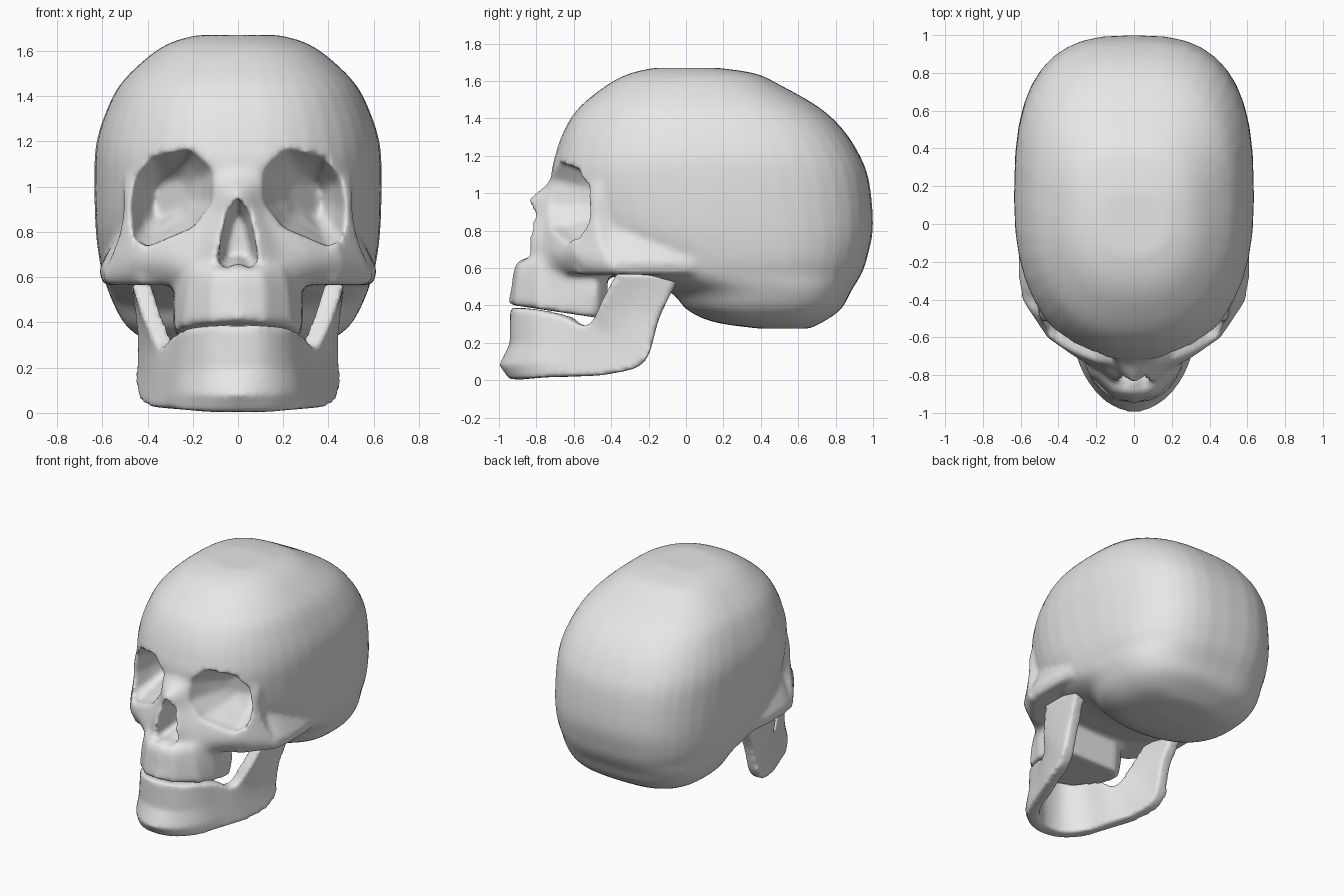
import bpy
import bmesh
from math import cos, sin, pi, copysign
from mathutils import Vector

VOXEL = 0.016

if "Cube" in bpy.data.objects:
    bpy.data.objects.remove(bpy.data.objects["Cube"], do_unlink=True)

bone = bpy.data.materials.new("bone_grey")
bone.use_nodes = True
bone.diffuse_color = (0.8, 0.8, 0.8, 1)
for node in bone.node_tree.nodes:
    if node.type == 'BSDF_PRINCIPLED':
        node.inputs["Base Color"].default_value = bone.diffuse_color


def spline(a, b, c, d, t):
    """Smooth curve from b to c, guided by its neighbours."""
    return 0.5 * (2 * b + (c - a) * t + (2 * a - 5 * b + 4 * c - d) * t * t
                  + (3 * b - a - 3 * c + d) * t ** 3)


def refine(rings, steps):
    """Insert smoothly interpolated rings between the given ones."""
    result = []
    last = len(rings) - 1
    for i in range(last):
        group = (rings[max(i - 1, 0)], rings[i], rings[i + 1], rings[min(i + 2, last)])
        for s in range(steps):
            result.append([spline(*p, s / steps) for p in zip(*group)])
    result.append(rings[last])
    return result


def loft(bm, rings, steps=1):
    """Closed, capped skin over a row of rings with equal point counts."""
    rows = [[bm.verts.new(p) for p in ring] for ring in refine(rings, steps)]
    count = len(rows[0])
    for low, high in zip(rows, rows[1:]):
        for i in range(count):
            j = (i + 1) % count
            bm.faces.new((low[i], low[j], high[j], high[i]))
    bm.faces.new(rows[0][::-1])
    bm.faces.new(rows[-1])


def flip(p):
    return Vector((-p.x, p.y, p.z))


def mirrored(half):
    """Complete a half outline that starts on the centre line."""
    return half + [flip(p) for p in reversed(half) if p.x > 0]


def make_object(name, bm):
    bmesh.ops.recalc_face_normals(bm, faces=bm.faces)
    mesh = bpy.data.meshes.new(name)
    bm.to_mesh(mesh)
    bm.free()
    mesh.materials.append(bone)
    obj = bpy.data.objects.new(name, mesh)
    bpy.context.scene.collection.objects.link(obj)
    return obj


def fuse(obj):
    mod = obj.modifiers.new("fuse", 'REMESH')
    mod.mode = 'VOXEL'
    mod.voxel_size = VOXEL


def finish(obj, rounds):
    """Soften the fused surface and bake the modifiers into the mesh."""
    soft = obj.modifiers.new("soften", 'SMOOTH')
    soft.factor = 0.5
    soft.iterations = rounds
    bpy.context.view_layer.update()
    graph = bpy.context.evaluated_depsgraph_get()
    mesh = bpy.data.meshes.new_from_object(obj.evaluated_get(graph))
    obj.modifiers.clear()
    obj.data = mesh
    mesh.materials.clear()
    mesh.materials.append(bone)
    for poly in mesh.polygons:
        poly.material_index = 0
        poly.use_smooth = True


def egg_ring(z, front, back, width, sides=40):
    """Horizontal section, narrower at the front than at the back."""
    ring = []
    for i in range(sides):
        c, s = cos(2 * pi * i / sides), sin(2 * pi * i / sides)
        power = 2 / (2.3 if s < 0 else 2.8)
        ring.append(Vector((width * copysign(abs(c) ** power, c),
                            (front + back) / 2
                            + (back - front) / 2 * copysign(abs(s) ** power, s), z)))
    return ring


skull = bmesh.new()

# Cranium: height, front, back, half width
cranium = [
    (1.67, -.17, .17, .18), (1.64, -.3, .37, .29), (1.58, -.42, .5, .39),
    (1.46, -.57, .71, .515), (1.34, -.65, .84, .58), (1.2, -.7, .93, .625),
    (1.06, -.72, .98, .635), (.82, -.66, 1, .63), (.66, -.5, .97, .61),
    (.57, -.44, .94, .585), (.48, -.1, .885, .55), (.38, 0, .83, .49),
    (.31, .15, .73, .38), (.275, .4, .66, .2)]
loft(skull, [egg_ring(*row) for row in cranium], 3)

# Brow, nose bridge and cheeks: height, then half outline from the centre
face = [
    (1.14, (0, -.70), (.06, -.70), (.12, -.69), (.25, -.65), (.40, -.57), (.48, -.45)),
    (1.05, (0, -.74), (.06, -.73), (.12, -.71), (.25, -.67), (.42, -.58), (.50, -.46)),
    (.97, (0, -.84), (.05, -.80), (.12, -.72), (.25, -.68), (.42, -.59), (.51, -.48)),
    (.88, (0, -.85), (.06, -.81), (.13, -.74), (.25, -.69), (.42, -.60), (.51, -.48)),
    (.78, (0, -.85), (.09, -.83), (.16, -.76), (.28, -.70), (.43, -.61), (.53, -.47)),
    (.68, (0, -.85), (.11, -.83), (.19, -.77), (.32, -.70), (.46, -.60), (.57, -.43)),
    (.61, (0, -.84), (.11, -.82), (.20, -.77), (.33, -.66), (.48, -.55), (.60, -.39)),
    (.565, (0, -.80), (.10, -.78), (.20, -.72), (.32, -.62), (.46, -.52), (.59, -.37))]
loft(skull, [mirrored([Vector((x, y, z)) for x, y in half + [(.46, -.2)]])
             for z, *half in face], 3)

# Upper jaw, its lower edge rising toward the front
upper_jaw = [
    (.645, 0, (0, -.89), (.1, -.87), (.19, -.8), (.24, -.7), (.26, -.55)),
    (.6, 0, (0, -.92), (.11, -.9), (.21, -.8), (.27, -.68), (.28, -.5)),
    (.5, .08, (0, -.935), (.12, -.91), (.23, -.8), (.28, -.66), (.29, -.47)),
    (.405, .15, (0, -.955), (.12, -.92), (.24, -.8), (.28, -.66), (.28, -.5))]
loft(skull, [mirrored([Vector((x, y, z - tilt * (y + .95))) for x, y in half + [(.2, -.42)]])
             for z, tilt, *half in upper_jaw], 3)

# Cheek arches, flaring out below the temples
arch = [(.44, -.59), (.55, -.44), (.605, -.34), (.615, -.15), (.6, .05)]
section = [(0, .63), (-.02, .565), (-.2, .565), (-.11, .86)]
arch_rings = [[Vector((x + dx, y, z)) for dx, z in section] for x, y in arch]
loft(skull, arch_rings, 3)
loft(skull, [[flip(p) for p in ring] for ring in arch_rings], 3)

skull_obj = make_object("skull", skull)
fuse(skull_obj)

# Eye sockets: tapering hollows slanted to follow the face
cutter = bmesh.new()
rim = [(.21, 1.165), (.38, 1.13), (.46, 1.03), (.475, .9), (.46, .77),
       (.40, .735), (.2, .82), (.115, .93), (.11, 1.07)]
centre = (.3, .95)
socket = [[Vector((x, -1.2, z)) for x, z in rim]]
for scale, depth in ((1, 0), (.76, .13), (.4, .27)):
    ring = []
    for x, z in rim:
        ring.append(Vector((centre[0] + (x - centre[0]) * scale,
                            -.76 + .5 * x + depth,
                            centre[1] + (z - centre[1]) * scale)))
    socket.append(ring)
loft(cutter, socket)
loft(cutter, [[flip(p) for p in ring] for ring in socket])

# Nose opening
nose = [(0, .96), (.05, .89), (.08, .75), (.09, .65), (.05, .635), (.015, .655)]
loft(cutter, [mirrored([Vector((x * scale, y, .76 + (z - .76) * scale)) for x, z in nose])
              for y, scale in ((-1.2, 1), (-.78, .97), (-.62, .6))])
cutter_obj = make_object("socket_cutter", cutter)
cutter_obj.hide_render = True

cut = skull_obj.modifiers.new("sockets", 'BOOLEAN')
cut.operation = 'DIFFERENCE'
cut.solver = 'EXACT'
cut.object = cutter_obj
fuse(skull_obj)
finish(skull_obj, 7)
bpy.data.objects.remove(cutter_obj, do_unlink=True)

# Lower jaw: lower and upper edge from the chin round and up the branch
jaw_edges = [
    ((0, -.945, .005), (0, -.94, .385)),
    ((.14, -.91, .005), (.12, -.92, .385)),
    ((.26, -.79, .015), (.22, -.82, .375)),
    ((.34, -.6, .02), (.29, -.66, .34)),
    ((.41, -.4, .035), (.34, -.56, .29)),
    ((.45, -.22, .1), (.37, -.5, .32)),
    ((.445, -.14, .34), (.42, -.45, .42)),
    ((.47, -.03, .56), (.47, -.37, .57))]


def inward(p, thickness=.085):
    direction = Vector((0, max(p.y, -.45), p.z)) - p
    return p + direction.normalized() * thickness


def jaw_ring(lower, upper):
    low, top = Vector(lower), Vector(upper)
    chin = low.lerp(top, .2)
    chin = inward(chin, -.055 * max(0, 1 - low.x / .35))
    return [low, chin, low.lerp(top, .5), top, inward(top), inward(low)]


jaw = bmesh.new()
half_jaw = [jaw_ring(*edges) for edges in jaw_edges]
other_half = [[flip(p) for p in ring] for ring in reversed(half_jaw[1:])]
loft(jaw, other_half + half_jaw, 4)
jaw_obj = make_object("lower_jaw", jaw)
fuse(jaw_obj)
finish(jaw_obj, 4)
